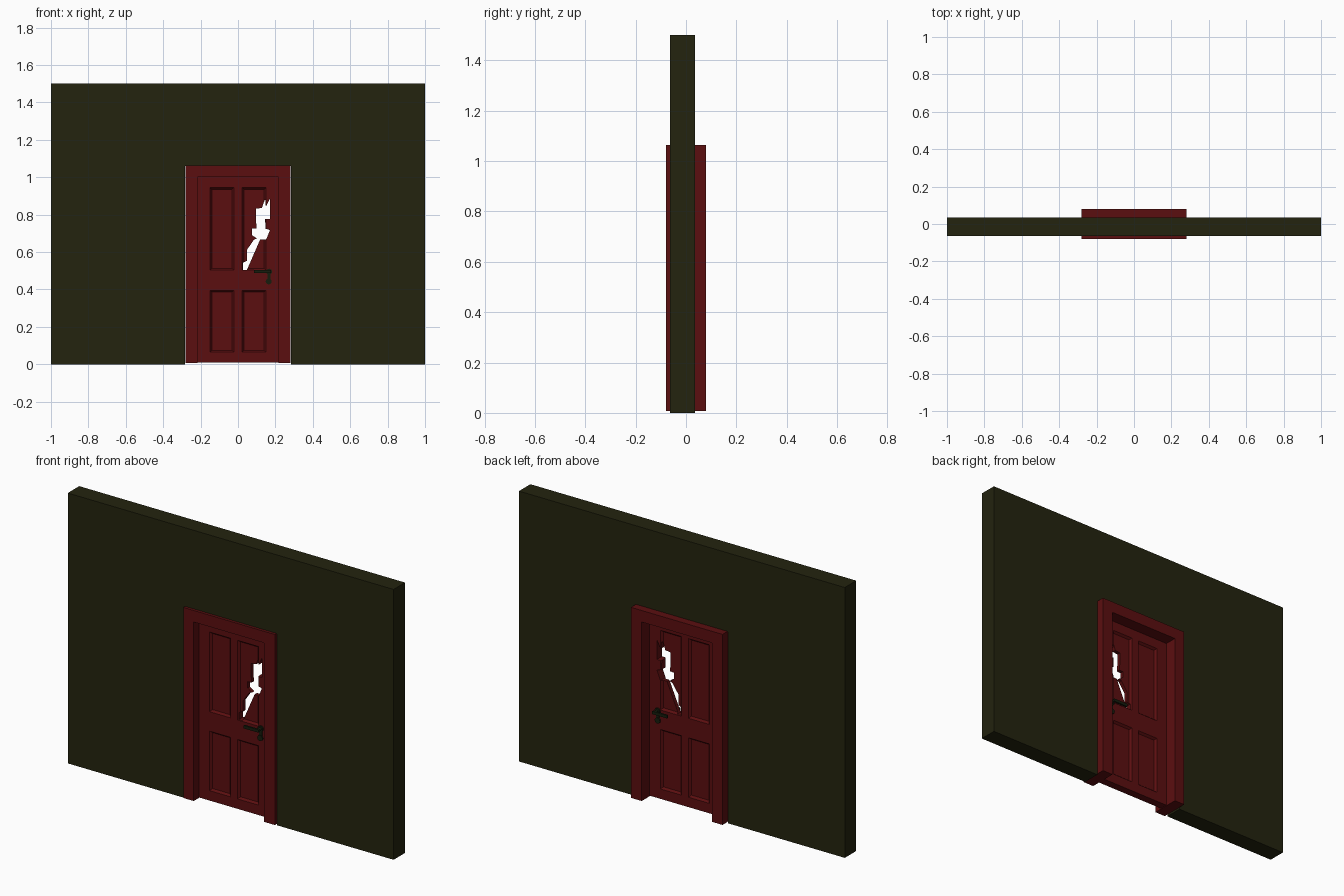
import bpy, bmesh, math
from mathutils import Vector, Matrix

if "Cube" in bpy.data.objects:
    bpy.data.objects.remove(bpy.data.objects["Cube"])


def material(name, rgb):
    m = bpy.data.materials.new(name)
    m.diffuse_color = (*rgb, 1)
    m.use_nodes = True
    m.node_tree.nodes["Principled BSDF"].inputs["Base Color"].default_value = m.diffuse_color
    return m


OLIVE = material("dark olive wall", (0.017, 0.017, 0.0045))
RED = material("dark red wood", (0.105, 0.0045, 0.005))
METAL = material("dark metal", (0.008, 0.012, 0.004))


def finish(bm, name, mat):
    bmesh.ops.recalc_face_normals(bm, faces=bm.faces)
    me = bpy.data.meshes.new(name)
    bm.to_mesh(me)
    bm.free()
    ob = bpy.data.objects.new(name, me)
    bpy.context.collection.objects.link(ob)
    me.materials.append(mat)
    return ob


def add_box(bm, x0, x1, y0, y1, z0, z1):
    mat = (Matrix.Translation(((x0 + x1) / 2, (y0 + y1) / 2, (z0 + z1) / 2))
           @ Matrix.Diagonal((x1 - x0, y1 - y0, z1 - z0, 1)))
    bmesh.ops.create_cube(bm, size=1, matrix=mat)


def box(name, mat, *dims):
    bm = bmesh.new()
    add_box(bm, *dims)
    return finish(bm, name, mat)


def prism(name, mat, outline, y0, y1):
    """Extrude an x/z outline from y0 to y1."""
    bm = bmesh.new()
    f = bm.faces.new([bm.verts.new((x, y0, z)) for x, z in outline])
    ext = bmesh.ops.extrude_face_region(bm, geom=[f])
    moved = [v for v in ext["geom"] if isinstance(v, bmesh.types.BMVert)]
    bmesh.ops.translate(bm, verts=moved, vec=(0, y1 - y0, 0))
    return finish(bm, name, mat)


# wall with a doorway cut from its lower edge
W, TOP = 0.284, 1.06
prism("wall", OLIVE, [(-1, 0), (-W, 0), (-W, TOP), (W, TOP), (W, 0), (1, 0),
                      (1, 1.5), (-1, 1.5)], -0.064, 0.036)

# door frame
for side, x0, x1 in (("left", -0.28, -0.216), ("right", 0.216, 0.282)):
    box(side + "_jamb", RED, x0, x1, -0.08, 0.08, 0.007, 1.0)
box("lintel", RED, -0.28, 0.282, -0.08, 0.08, 1.0, 1.064)

# door leaf with four recessed panels on both faces
Y0, Y1 = -0.035, 0.01
bm = bmesh.new()
add_box(bm, -0.216, 0.216, Y0, Y1, 0.01, 1.0)
XS, ZS = (-0.15, -0.022, 0.022, 0.15), (0.065, 0.395, 0.503, 0.945)
for axis, cuts in (((1, 0, 0), XS), ((0, 0, 1), ZS)):
    for c in cuts:
        bmesh.ops.bisect_plane(bm, geom=bm.verts[:] + bm.edges[:] + bm.faces[:],
                               plane_co=Vector(axis) * c, plane_no=axis)
bmesh.ops.recalc_face_normals(bm, faces=bm.faces)


def is_panel(f):
    c = f.calc_center_median()
    return (abs(f.normal.y) > 0.9 and 0.022 < abs(c.x) < 0.15
            and (ZS[0] < c.z < ZS[1] or ZS[2] < c.z < ZS[3]))


bmesh.ops.inset_individual(bm, faces=[f for f in bm.faces if is_panel(f)],
                           thickness=0.014, depth=-0.012)
door = finish(bm, "door", RED)

# jagged broken hole through the upper right panel
hole = [(.027, .505), (.027, .543), (.048, .553), (.048, .612), (.085, .666),
        (.102, .672), (.075, .690), (.075, .725), (.100, .727), (.096, .768),
        (.096, .832), (.128, .836), (.145, .885), (.149, .842), (.171, .885),
        (.171, .778), (.145, .777), (.147, .725), (.171, .718), (.150, .666),
        (.118, .666), (.048, .505)]
cutter = prism("hole_cutter", RED, hole, -0.2, 0.2)
cutter.hide_render = True
mod = door.modifiers.new("hole", "BOOLEAN")
mod.operation, mod.solver, mod.object = "DIFFERENCE", "EXACT", cutter
bpy.context.view_layer.objects.active = door
door.select_set(True)
bpy.ops.object.modifier_apply(modifier=mod.name)
bpy.data.objects.remove(cutter)


# lever handle and key escutcheon on each face
def add_disc(bm, x, z, r, y0, y1):
    mat = Matrix.Translation((x, (y0 + y1) / 2, z)) @ Matrix.Rotation(math.pi / 2, 4, "X")
    bmesh.ops.create_cone(bm, cap_ends=True, segments=16, radius1=r, radius2=r,
                          depth=abs(y1 - y0), matrix=mat)


for side, y, s in (("front", Y0, -1), ("back", Y1, 1)):
    bm = bmesh.new()
    add_disc(bm, 0.166, 0.495, 0.016, y, y + s * 0.008)
    add_disc(bm, 0.166, 0.495, 0.008, y, y + s * 0.036)
    add_disc(bm, 0.164, 0.443, 0.016, y, y + s * 0.008)
    add_box(bm, 0.157, 0.175, *sorted((y, y + s * 0.004)), 0.443, 0.495)
    add_box(bm, 0.085, 0.176, *sorted((y + s * 0.026, y + s * 0.036)), 0.487, 0.503)
    finish(bm, side + "_handle", METAL)
